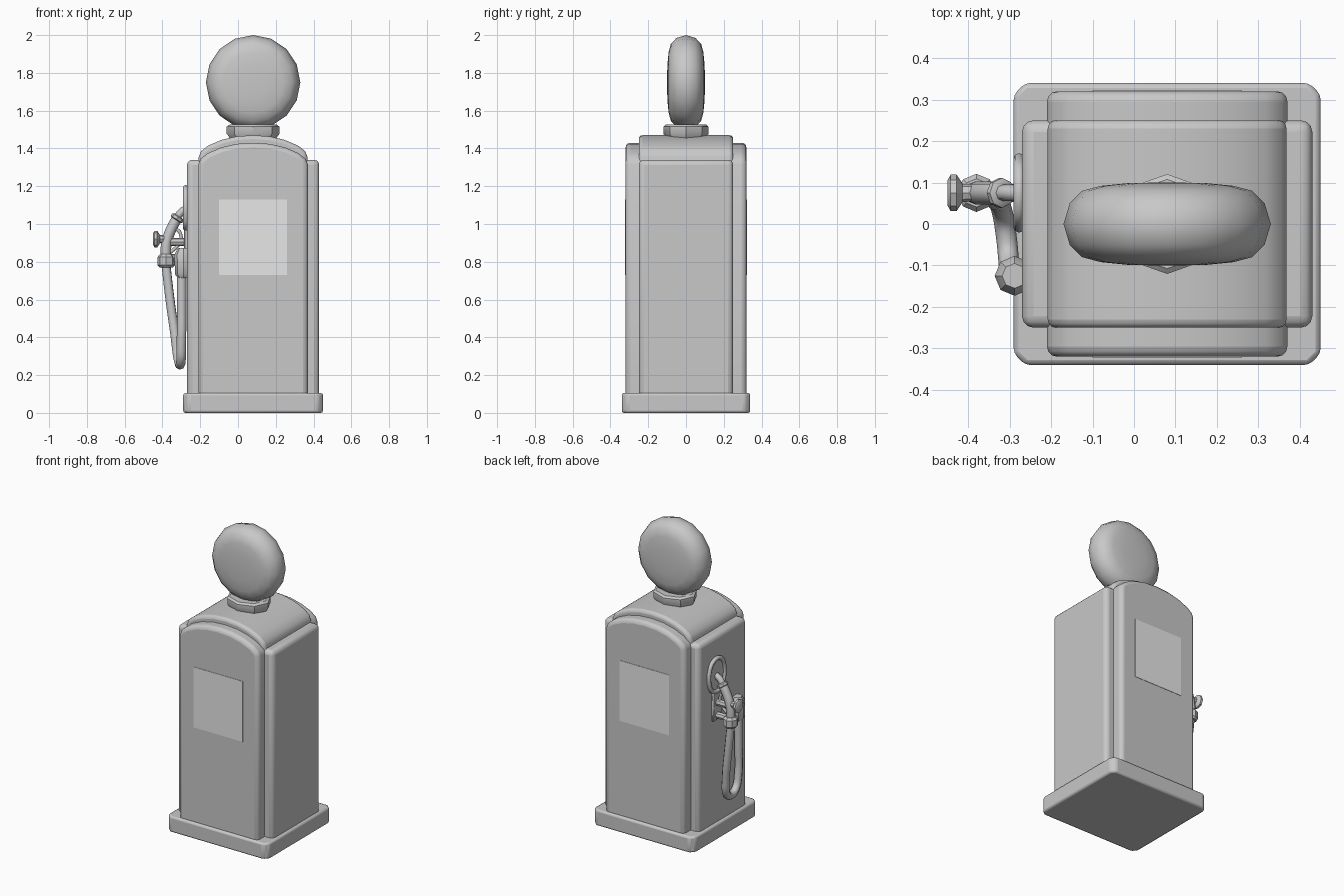
import bpy, bmesh, math
from mathutils import Vector

if "Cube" in bpy.data.objects:
    bpy.data.objects.remove(bpy.data.objects["Cube"])

CX = 0.08  # centre line of the cabinet


def material(name, v):
    m = bpy.data.materials.new(name)
    m.diffuse_color = (v, v, v, 1)
    m.use_nodes = True
    m.node_tree.nodes["Principled BSDF"].inputs["Base Color"].default_value = m.diffuse_color
    return m


GREY = material("cabinet grey", 0.58)
PALE = material("panel pale grey", 0.8)


def finish(ob, mat=GREY, angle=35):
    ob.data.materials.clear()
    ob.data.materials.append(mat)
    bpy.ops.object.select_all(action='DESELECT')
    ob.select_set(True)
    bpy.context.view_layer.objects.active = ob
    bpy.ops.object.shade_smooth_by_angle(angle=math.radians(angle))
    return ob


def from_bmesh(name, bm, mat=GREY, bevel=0, segments=3):
    bmesh.ops.recalc_face_normals(bm, faces=bm.faces)
    me = bpy.data.meshes.new(name)
    bm.to_mesh(me)
    bm.free()
    ob = bpy.data.objects.new(name, me)
    bpy.context.collection.objects.link(ob)
    finish(ob, mat)
    if bevel:
        mod = ob.modifiers.new("rounding", 'BEVEL')
        mod.width, mod.segments = bevel, segments
        mod.limit_method, mod.angle_limit = 'ANGLE', math.radians(40)
    return ob


def prism(name, outline, axis, lo, hi, mat=GREY, bevel=0, segments=3):
    """Extrude a closed 2D outline along x, y or z from lo to hi."""
    bm = bmesh.new()
    place = {'x': lambda a, b, t: (t, a, b),
             'y': lambda a, b, t: (a, t, b),
             'z': lambda a, b, t: (a, b, t)}[axis]
    ends = [[bm.verts.new(place(a, b, t)) for a, b in outline] for t in (lo, hi)]
    for e in ends:
        bm.faces.new(e)
    n = len(outline)
    for i in range(n):
        j = (i + 1) % n
        bm.faces.new((ends[0][i], ends[0][j], ends[1][j], ends[1][i]))
    return from_bmesh(name, bm, mat, bevel, segments)


def rect(a0, a1, b0, b1, c=0):
    """Rectangle outline with optional cut corners."""
    if not c:
        return [(a0, b0), (a1, b0), (a1, b1), (a0, b1)]
    return [(a0 + c, b0), (a1 - c, b0), (a1, b0 + c), (a1, b1 - c),
            (a1 - c, b1), (a0 + c, b1), (a0, b1 - c), (a0, b0 + c)]


def lathe(name, profile, origin, direction, sides=8, scale=(1, 1), mat=GREY):
    """Turn (radius, height) points around a direction; zero radius makes a tip."""
    rot = Vector(direction).to_track_quat('Z', 'Y')
    org = Vector(origin)
    bm = bmesh.new()
    rings = []
    for r, h in profile:
        ring = []
        for i in range(sides if r else 1):
            a = 2 * math.pi * i / sides
            ring.append(bm.verts.new(org + rot @ Vector(
                (r * math.cos(a) * scale[0], r * math.sin(a) * scale[1], h))))
        rings.append(ring)
    for p, q in zip(rings, rings[1:]):
        for i in range(sides):
            j = (i + 1) % sides
            if len(p) == 1:
                bm.faces.new((p[0], q[i], q[j]))
            elif len(q) == 1:
                bm.faces.new((p[i], p[j], q[0]))
            else:
                bm.faces.new((p[i], p[j], q[j], q[i]))
    for ring in (rings[0], rings[-1]):
        if len(ring) > 1:
            bm.faces.new(ring)
    return from_bmesh(name, bm, mat)


def tube(name, points, radius, cyclic=False):
    """Round tube through smooth path points."""
    cu = bpy.data.curves.new(name, 'CURVE')
    cu.dimensions = '3D'
    cu.bevel_depth, cu.bevel_resolution = radius, 2
    cu.resolution_u, cu.use_fill_caps = 5, True
    sp = cu.splines.new('BEZIER')
    sp.bezier_points.add(len(points) - 1)
    sp.use_cyclic_u = cyclic
    for bp, p in zip(sp.bezier_points, points):
        bp.co = p
        bp.handle_left_type = bp.handle_right_type = 'AUTO'
    ob = bpy.data.objects.new(name, cu)
    bpy.context.collection.objects.link(ob)
    bpy.ops.object.select_all(action='DESELECT')
    ob.select_set(True)
    bpy.context.view_layer.objects.active = ob
    bpy.ops.object.convert(target='MESH')
    return finish(bpy.context.object, angle=50)


def arch(half, top, bottom):
    """Slab outline with a shallow arched top."""
    side = [(half, -0.115), (half - 0.012, -0.085), (half - 0.05, -0.055),
            (half - 0.12, -0.025), (half - 0.2, -0.006)]
    pts = [(CX + u, top + d) for u, d in side] + [(CX, top)]
    pts += [(CX - u, top + d) for u, d in reversed(side)]
    return [(CX + half, bottom)] + pts + [(CX - half, bottom)]


# Plinth and cabinet
prism("plinth", rect(-0.29, 0.45, -0.34, 0.34, 0.028), 'z', 0, 0.105, bevel=0.012, segments=2)
prism("side_panels", rect(-0.27, 0.43, -0.25, 0.25), 'z', 0.06, 1.34, bevel=0.028)
prism("front_back_slab", arch(0.29, 1.43, 0.06), 'y', -0.32, 0.32, bevel=0.025)
prism("arched_roof", arch(0.288, 1.47, 0.5), 'y', -0.25, 0.25, bevel=0.02)

# Pale display panels, front and back
for name, s in (("front_display", -1), ("back_display", 1)):
    prism(name, rect(-0.10, 0.26, 0.73, 1.13), 'y', s * 0.316, s * 0.3225, PALE)

# Globe on its collar
lathe("globe_collar", [(0.12, 1.45), (0.14, 1.478), (0.14, 1.515), (0.125, 1.526)],
      (CX, 0, 0), (0, 0, 1), 8, (1, 0.86))
half = [(0.16, 0.092), (0.205, 0.08), (0.235, 0.05)]
lathe("globe", [(0, -0.1), (0.09, -0.099)] + [(r, -h) for r, h in half] + [(0.25, 0)]
      + list(reversed(half)) + [(0.09, 0.099), (0, 0.1)],
      (CX, 0, 1.75), (0, 1, 0), 16)

# Nozzle rest: backing plate with raised rim, and lower bracket with pegs
prism("rest_plate", rect(0.0, 0.15, 0.98, 1.19, 0.04), 'x', -0.278, -0.262)
tube("rest_rim", [(-0.277, 0.075 + a, 1.085 + b) for a, b in
                  ((-0.07, -0.06), (-0.07, 0.06), (-0.035, 0.1), (0.035, 0.1),
                   (0.07, 0.06), (0.07, -0.06), (0.035, -0.1), (-0.035, -0.1))], 0.014, True)
prism("bracket_plate", rect(0.03, 0.12, 0.79, 0.97), 'x', -0.285, -0.262, bevel=0.005, segments=1)
for name, z in (("upper_peg", 0.905), ("lower_peg", 0.82)):
    lathe(name, [(0.022, 0), (0.022, 0.1)], (-0.27, 0.075, z), (-1, 0, 0))

# Nozzle: body, spout, collars, valve knob and trigger
tube("nozzle_body", [(-0.382, 0.075, 0.80), (-0.378, 0.075, 0.90),
                     (-0.345, 0.075, 0.99), (-0.315, 0.075, 1.04)], 0.028)
tube("nozzle_spout", [(-0.325, 0.075, 1.03), (-0.298, 0.075, 1.065),
                      (-0.262, 0.075, 1.085)], 0.02)
lathe("spout_collar", [(0.026, -0.012), (0.036, -0.006), (0.036, 0.008), (0.026, 0.014)],
      (-0.322, 0.075, 1.03), (0.55, 0, 0.83))
lathe("hose_collar", [(0.035, 0.77), (0.046, 0.782), (0.046, 0.825), (0.034, 0.84)],
      (-0.38, 0.075, 0), (0, 0, 1))
lathe("valve_knob", [(0.02, 0), (0.022, 0.035), (0.044, 0.05), (0.044, 0.064), (0.03, 0.072)],
      (-0.378, 0.075, 0.92), (-1, 0, 0))
tube("trigger", [(-0.345, 0.075, 0.985), (-0.305, 0.075, 0.95),
                 (-0.31, 0.075, 0.90), (-0.37, 0.075, 0.84)], 0.009)

# Hose outlet and hanging hose
lathe("hose_outlet", [(0.032, 0.715), (0.046, 0.735), (0.048, 0.84), (0.03, 0.872)],
      (-0.288, -0.125, 0), (0, 0, 1))
tube("hose", [(-0.298, -0.125, 0.76), (-0.298, -0.125, 0.55), (-0.3, -0.12, 0.36),
              (-0.302, -0.09, 0.275), (-0.308, -0.03, 0.255), (-0.318, 0.03, 0.29),
              (-0.335, 0.06, 0.42), (-0.36, 0.073, 0.6), (-0.381, 0.075, 0.78)], 0.025)
